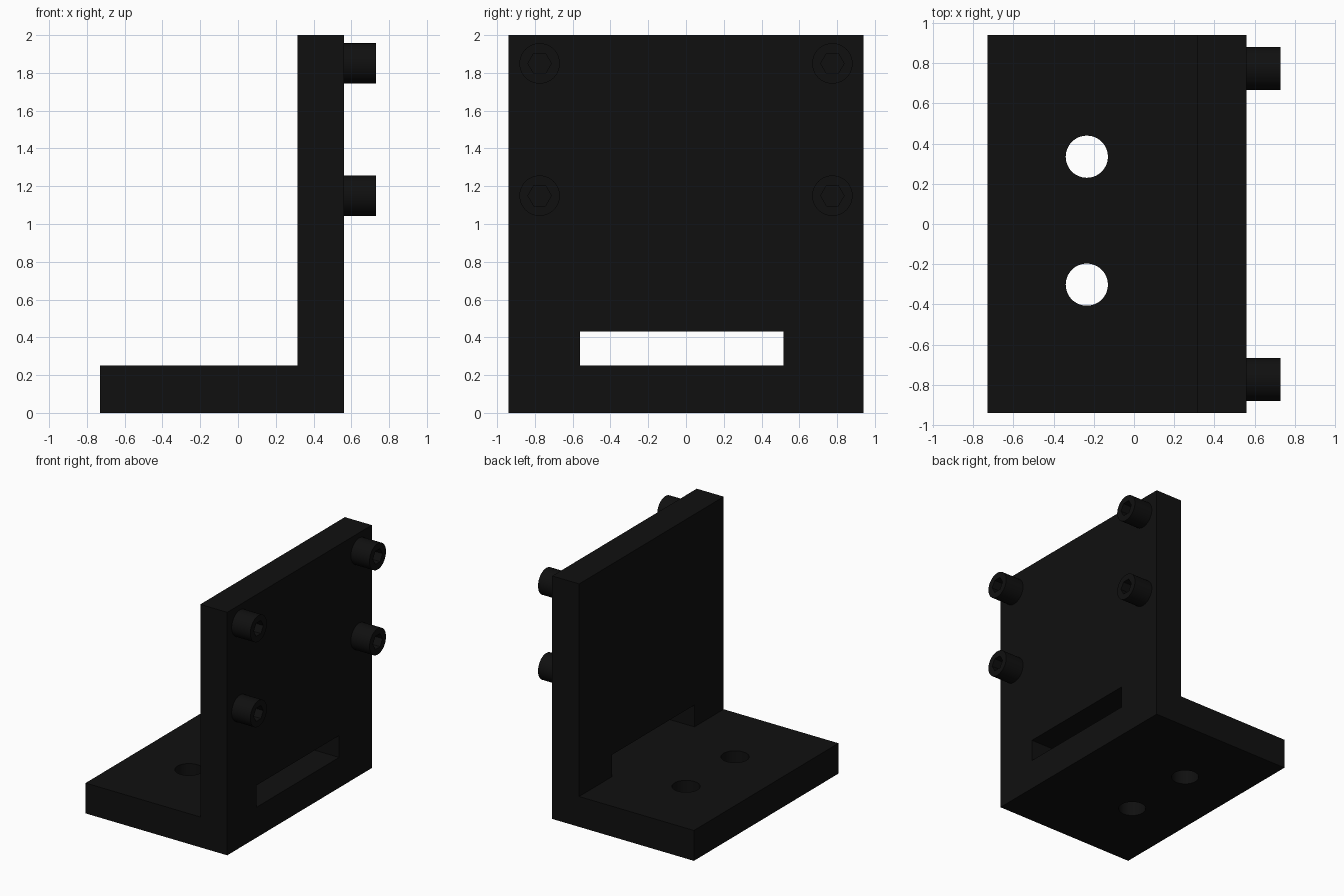
import bpy, bmesh, math
from mathutils import Matrix, Vector

if "Cube" in bpy.data.objects:
    bpy.data.objects.remove(bpy.data.objects["Cube"])

black = bpy.data.materials.new("black_metal")
black.diffuse_color = (0.005, 0.005, 0.005, 1)
black.use_nodes = True
black.node_tree.nodes["Principled BSDF"].inputs["Base Color"].default_value = black.diffuse_color


def make_object(name, bm):
    bmesh.ops.recalc_face_normals(bm, faces=bm.faces)
    mesh = bpy.data.meshes.new(name)
    bm.to_mesh(mesh)
    bm.free()
    mesh.materials.append(black)
    obj = bpy.data.objects.new(name, mesh)
    bpy.context.collection.objects.link(obj)
    return obj


def extrude_profile(name, points, offset):
    bm = bmesh.new()
    face = bm.faces.new([bm.verts.new(p) for p in points])
    ext = bmesh.ops.extrude_face_region(bm, geom=[face], use_keep_orig=True)
    verts = [g for g in ext["geom"] if isinstance(g, bmesh.types.BMVert)]
    bmesh.ops.translate(bm, verts=verts, vec=Vector(offset))
    return make_object(name, bm)


def cylinder(name, radius, depth, center, axis="Z", sides=48):
    bm = bmesh.new()
    rot = Matrix.Rotation(math.pi / 2, 4, "Y") if axis == "X" else Matrix()
    bmesh.ops.create_cone(bm, cap_ends=True, segments=sides, radius1=radius,
                          radius2=radius, depth=depth,
                          matrix=Matrix.Translation(center) @ rot)
    return make_object(name, bm)


def cut(obj, cutter):
    cutter.hide_render = True
    mod = obj.modifiers.new("cut", "BOOLEAN")
    mod.operation, mod.solver, mod.object = "DIFFERENCE", "EXACT", cutter
    activate(obj)
    bpy.ops.object.modifier_apply(modifier=mod.name)
    bpy.data.objects.remove(cutter)


def activate(obj):
    bpy.ops.object.select_all(action="DESELECT")
    obj.select_set(True)
    bpy.context.view_layer.objects.active = obj


def smooth(obj):
    activate(obj)
    bpy.ops.object.shade_smooth_by_angle(angle=math.radians(30))


# L-shaped bracket: base plate and upright plate in one piece
profile = [(-0.73, 0), (0.56, 0), (0.56, 2), (0.315, 2), (0.315, 0.25), (-0.73, 0.25)]
bracket = extrude_profile("bracket", [(x, -0.94, z) for x, z in profile], (0, 1.88, 0))

# Slot through the upright, flush with the base's top
slot = [(0.2, -0.56, 0.25), (0.2, 0.515, 0.25), (0.2, 0.515, 0.43), (0.2, -0.56, 0.43)]
cut(bracket, extrude_profile("slot_cutter", slot, (0.5, 0, 0)))

# Two mounting holes in the base
for y in (-0.302, 0.335):
    cut(bracket, cylinder("hole_cutter", 0.105, 1, (-0.235, y, 0)))
smooth(bracket)

# Socket-head screws: round head with a hexagonal recess
head = cylinder("screw_head", 0.107, 0.18, (0.08, 0, 0), "X")
cut(head, cylinder("socket_cutter", 0.062, 0.2, (0.18, 0, 0), "X", 6))
smooth(head)
head.location = (0.56, -0.775, 1.15)
for y, z in ((0.775, 1.15), (-0.775, 1.85), (0.775, 1.85)):
    copy = head.copy()
    copy.location = (0.56, y, z)
    bpy.context.collection.objects.link(copy)
